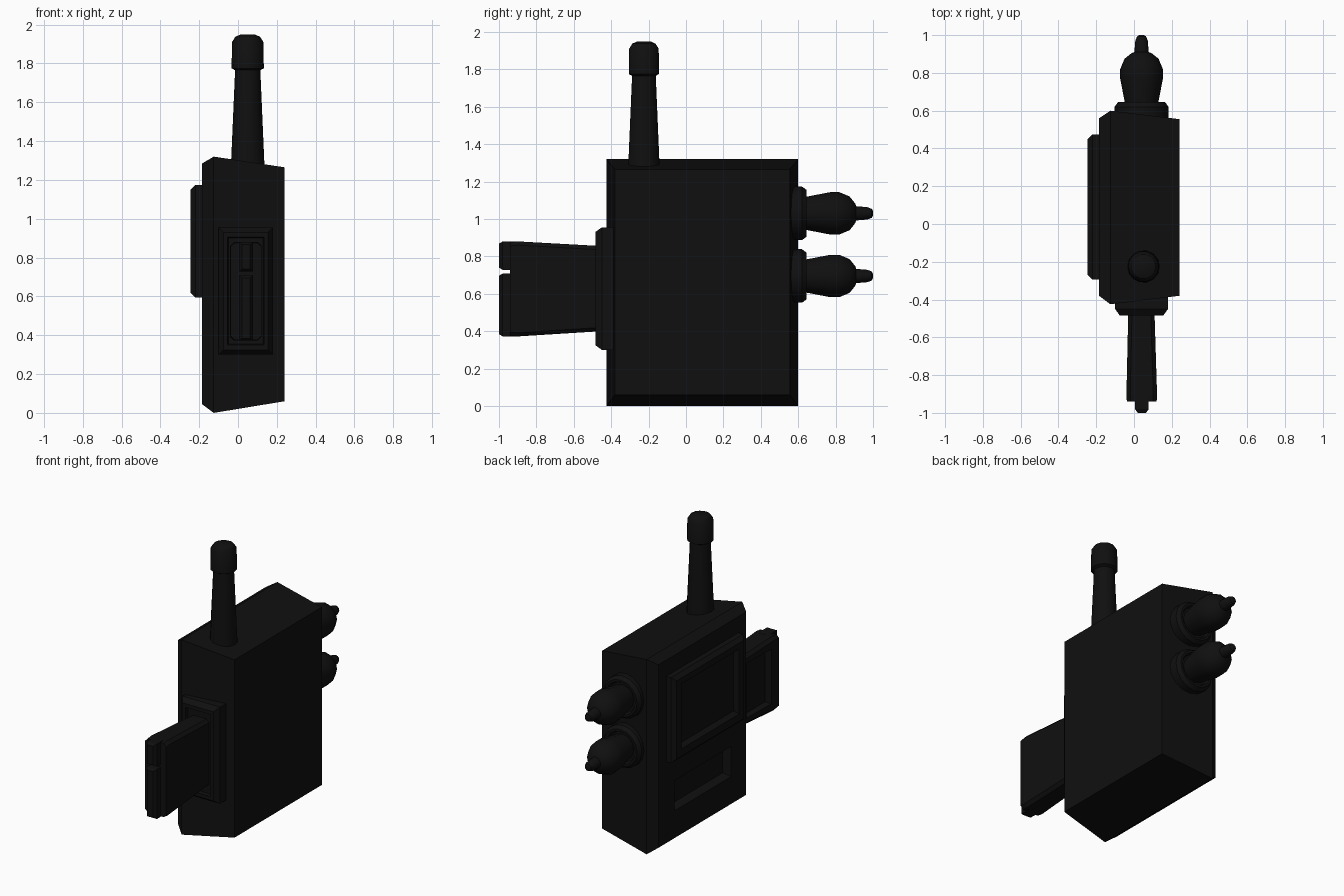
import bpy, bmesh, math

if "Cube" in bpy.data.objects:
    bpy.data.objects.remove(bpy.data.objects["Cube"])

black = bpy.data.materials.new("black_plastic")
black.diffuse_color = (0.005, 0.005, 0.005, 1)
black.use_nodes = True
black.node_tree.nodes["Principled BSDF"].inputs["Base Color"].default_value = black.diffuse_color


def place(axis, a, u, v):
    """Point at height a on the axis; u, v are the other two axes in xyz order."""
    p = [u, v]
    p.insert(axis, a)
    return p


def rect(axis, a, u0, u1, v0, v1, c=0.0):
    """Rectangular ring, with corners cut by c when given."""
    if c == 0:
        uv = [(u0, v0), (u1, v0), (u1, v1), (u0, v1)]
    else:
        uv = [(u0 + c, v0), (u1 - c, v0), (u1, v0 + c), (u1, v1 - c),
              (u1 - c, v1), (u0 + c, v1), (u0, v1 - c), (u0, v0 + c)]
    return [place(axis, a, u, v) for u, v in uv]


def circle(axis, a, r, cu, cv, n=14):
    return [place(axis, a, cu + r * math.cos(2 * math.pi * i / n),
                  cv + r * math.sin(2 * math.pi * i / n)) for i in range(n)]


def loft(name, rings, smooth=False):
    """Skin a series of rings and cap both ends."""
    bm = bmesh.new()
    loops = [[bm.verts.new(p) for p in ring] for ring in rings]
    n = len(loops[0])
    for a, b in zip(loops, loops[1:]):
        for i in range(n):
            j = (i + 1) % n
            bm.faces.new((a[i], a[j], b[j], b[i]))
    bm.faces.new(loops[0])
    bm.faces.new(loops[-1])
    bmesh.ops.recalc_face_normals(bm, faces=bm.faces)
    me = bpy.data.meshes.new(name)
    bm.to_mesh(me)
    bm.free()
    ob = bpy.data.objects.new(name, me)
    bpy.context.collection.objects.link(ob)
    me.materials.append(black)
    if smooth:
        bpy.ops.object.select_all(action='DESELECT')
        ob.select_set(True)
        bpy.context.view_layer.objects.active = ob
        bpy.ops.object.shade_smooth_by_angle(angle=math.radians(32))
    return ob


# Tapered case with a recessed slot in its left face
loft("case", [
    rect(0, 0.24, -0.38, 0.555, 0.06, 1.265),
    rect(0, -0.125, -0.425, 0.60, 0.0, 1.32),
    rect(0, -0.185, -0.38, 0.56, 0.045, 1.285),
    rect(0, -0.185, -0.22, 0.39, 0.23, 0.435),
    rect(0, -0.135, -0.20, 0.37, 0.25, 0.415)])

# Raised screen frame with a recessed screen
loft("screen_frame", [
    rect(0, -0.17, -0.295, 0.475, 0.595, 1.175),
    rect(0, -0.22, -0.295, 0.475, 0.595, 1.175),
    rect(0, -0.245, -0.27, 0.45, 0.62, 1.15),
    rect(0, -0.245, -0.22, 0.40, 0.67, 1.11),
    rect(0, -0.215, -0.20, 0.38, 0.69, 1.09)])

# Antenna with a thicker cap
loft("antenna", [circle(2, z, r, 0.05, -0.225) for z, r in (
    (1.26, 0.087), (1.765, 0.065), (1.775, 0.083), (1.91, 0.081),
    (1.937, 0.064), (1.948, 0.04))], True)

# Two plugs with collars on the back
for k, z in enumerate((0.695, 1.03), 1):
    loft(f"plug_collar_{k}", [circle(1, y, r, 0.04, z, 16) for y, r in (
        (0.55, 0.143), (0.62, 0.143), (0.645, 0.125), (0.645, 0.11),
        (0.625, 0.10))], True)
    loft(f"plug_{k}", [circle(1, y, r, 0.04, z, 12) for y, r in (
        (0.61, 0.085), (0.65, 0.09), (0.77, 0.113), (0.82, 0.113),
        (0.875, 0.09), (0.905, 0.052), (0.91, 0.038), (0.97, 0.033),
        (0.993, 0.024), (1.0, 0.012))], True)

# Mounting plate on the front
loft("blade_mount", [
    rect(1, -0.38, -0.10, 0.18, 0.30, 0.955),
    rect(1, -0.45, -0.10, 0.18, 0.30, 0.955),
    rect(1, -0.485, -0.075, 0.155, 0.325, 0.93),
    rect(1, -0.485, -0.055, 0.135, 0.35, 0.905),
    rect(1, -0.465, -0.05, 0.13, 0.355, 0.90)])

# Flat blade with a pocket in its left side
blade = loft("blade", [
    rect(1, -0.45, -0.03, 0.108, 0.40, 0.855, 0.02),
    rect(1, -0.90, -0.04, 0.122, 0.372, 0.88, 0.02),
    rect(1, -0.94, -0.038, 0.12, 0.376, 0.876, 0.02)])
cutter = loft("pocket_cutter", [
    rect(0, -0.10, -0.86, -0.60, 0.44, 0.81),
    rect(0, 0.01, -0.86, -0.60, 0.44, 0.81)])
cutter.hide_render = True
cutter.display_type = 'WIRE'
pocket = blade.modifiers.new("pocket", 'BOOLEAN')
pocket.operation = 'DIFFERENCE'
pocket.object = cutter

# Two contact ridges on the blade tip
for name, z0, z1 in (("lower_ridge", 0.372, 0.708), ("upper_ridge", 0.728, 0.88)):
    loft(name, [rect(1, -0.885, 0.005, 0.078, z0, z1),
                rect(1, -0.98, 0.005, 0.078, z0, z1),
                rect(1, -1.0, 0.02, 0.063, z0 + 0.012, z1 - 0.012)])
